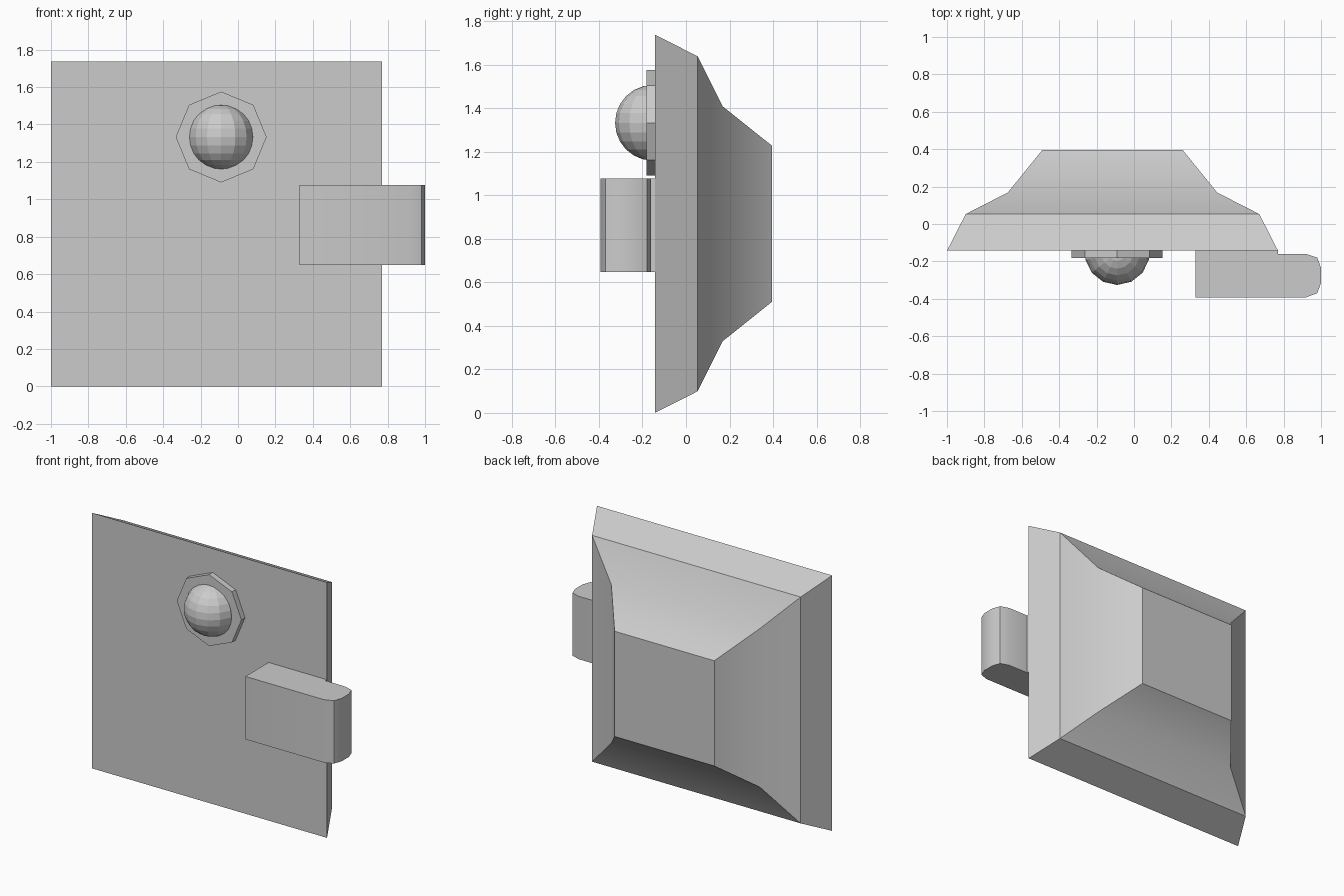
import bpy, bmesh, math
from mathutils import Matrix, Vector

default = bpy.data.objects.get("Cube")
if default:
    bpy.data.objects.remove(default, do_unlink=True)

# Single plain grey material
grey = bpy.data.materials.new("plain grey")
grey.use_nodes = True
colour = (0.6, 0.6, 0.6, 1)
grey.diffuse_color = colour
grey.node_tree.nodes["Principled BSDF"].inputs["Base Color"].default_value = colour


def finish(bm, name, smooth=True):
    bmesh.ops.recalc_face_normals(bm, faces=bm.faces)
    mesh = bpy.data.meshes.new(name)
    bm.to_mesh(mesh)
    bm.free()
    mesh.materials.append(grey)
    obj = bpy.data.objects.new(name, mesh)
    bpy.context.collection.objects.link(obj)
    if smooth:
        bpy.ops.object.select_all(action="DESELECT")
        obj.select_set(True)
        bpy.context.view_layer.objects.active = obj
        bpy.ops.object.shade_smooth_by_angle(angle=math.radians(30))
    return obj


def loft(name, loops):
    """Join equal closed loops into a capped solid."""
    bm = bmesh.new()
    rings = [[bm.verts.new(p) for p in loop] for loop in loops]
    for a, b in zip(rings, rings[1:]):
        for i in range(len(a)):
            j = (i + 1) % len(a)
            bm.faces.new((a[i], a[j], b[j], b[i]))
    bm.faces.new(rings[0])
    bm.faces.new(rings[-1])
    return finish(bm, name)


# Stepped pyramid body: depth, half width, half height
CX, CZ = -0.115, 0.869
sections = [(-0.143, 0.885, 0.869), (0.053, 0.785, 0.77),
            (0.168, 0.56, 0.54), (0.396, 0.375, 0.358)]
corners = [(-1, -1), (1, -1), (1, 1), (-1, 1)]
loft("body", [[(CX + sx * w, y, CZ + sz * h) for sx, sz in corners]
              for y, w, h in sections])

# Side latch: outline in plan, extruded upwards
outline = [(0.33, -0.143), (0.33, -0.392), (0.92, -0.392), (0.98, -0.37),
           (1.0, -0.315), (1.0, -0.235), (0.98, -0.18), (0.92, -0.16),
           (0.77, -0.16), (0.77, -0.143)]
loft("side_latch", [[(x, y, z) for x, y in outline] for z in (0.648, 1.076)])

# Octagonal plate behind the knob
KX, KZ = -0.09, 1.333
octagon = [(math.sin(i * math.tau / 8), math.cos(i * math.tau / 8)) for i in range(8)]
loft("knob_plate", [[(KX + 0.243 * s, y, KZ + 0.243 * c) for s, c in octagon]
                    for y in (-0.143, -0.182)])

# Faceted round knob
bm = bmesh.new()
bmesh.ops.create_uvsphere(bm, u_segments=14, v_segments=12, radius=0.174,
                          matrix=Matrix.Translation(Vector((KX, -0.152, KZ))))
finish(bm, "knob", smooth=False)
